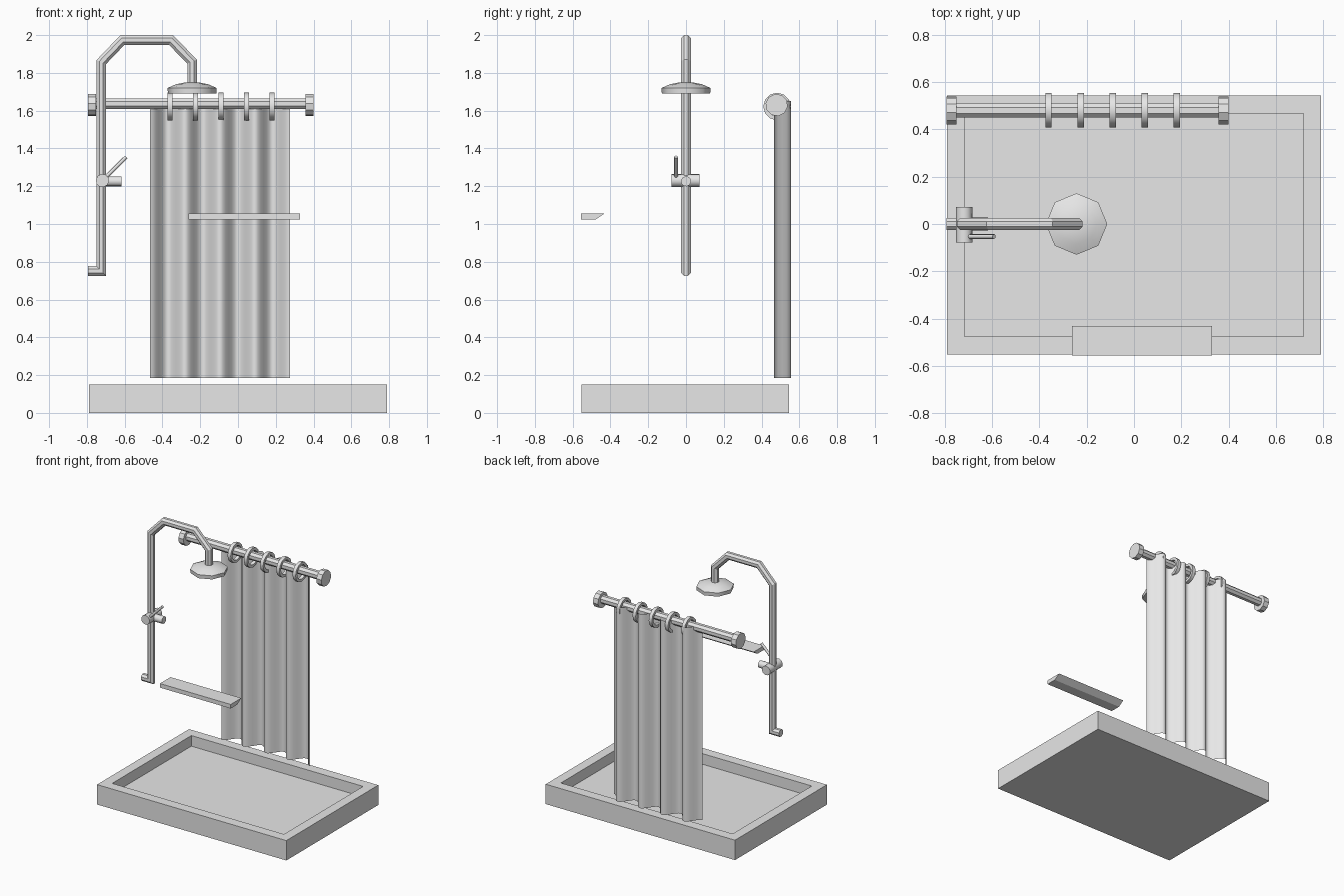
import bpy, bmesh, math
from mathutils import Vector

cube = bpy.data.objects.get("Cube")
if cube:
    bpy.data.objects.remove(cube, do_unlink=True)

grey = bpy.data.materials.new("light_grey")
grey.use_nodes = True
COLOUR = (0.8, 0.8, 0.8, 1)
grey.diffuse_color = COLOUR
grey.node_tree.nodes["Principled BSDF"].inputs["Base Color"].default_value = COLOUR


def finish(name, bm, smooth=None, fix_normals=True):
    if fix_normals:
        bmesh.ops.recalc_face_normals(bm, faces=bm.faces)
    mesh = bpy.data.meshes.new(name)
    bm.to_mesh(mesh)
    bm.free()
    mesh.materials.append(grey)
    obj = bpy.data.objects.new(name, mesh)
    bpy.context.collection.objects.link(obj)
    if smooth:
        bpy.ops.object.select_all(action='DESELECT')
        obj.select_set(True)
        bpy.context.view_layer.objects.active = obj
        bpy.ops.object.shade_smooth_by_angle(angle=math.radians(smooth))
    return obj


def bridge(bm, a, b):
    n = len(a)
    for i in range(n):
        j = (i + 1) % n
        bm.faces.new((a[i], a[j], b[j], b[i]))


def cylinder(name, start, end, radius, sides=10, smooth=50):
    start, end = Vector(start), Vector(end)
    axis = (end - start).normalized()
    side = axis.orthogonal().normalized()
    up = axis.cross(side)
    bm = bmesh.new()
    rings = []
    for centre in (start, end):
        ring = []
        for i in range(sides):
            t = math.tau * (i + 0.5) / sides
            ring.append(bm.verts.new(centre + radius * (side * math.cos(t) + up * math.sin(t))))
        rings.append(ring)
    bridge(bm, *rings)
    for ring in rings:
        bm.faces.new(ring)
    return finish(name, bm, smooth)


def pipe(name, path, radius, sides=8):
    """Sweep with mitred corners along a path in the XZ plane."""
    pts = [Vector((x, 0, z)) for x, z in path]
    bm = bmesh.new()
    rings = []
    for i, p in enumerate(pts):
        before = (p - pts[i - 1]).normalized() if i else (pts[1] - p).normalized()
        after = (pts[i + 1] - p).normalized() if i < len(pts) - 1 else before
        tangent = (before + after).normalized()
        normal = Vector((-tangent.z, 0, tangent.x)) / tangent.dot(before)
        ring = []
        for k in range(sides):
            t = math.tau * (k + 0.5) / sides
            ring.append(bm.verts.new(p + radius * 1.06 * (normal * math.cos(t) + Vector((0, math.sin(t), 0)))))
        rings.append(ring)
    for a, b in zip(rings, rings[1:]):
        bridge(bm, a, b)
    bm.faces.new(rings[0])
    bm.faces.new(rings[-1])
    return finish(name, bm, 30)


def lathe(name, profile, centre, axis, sides, smooth, closed=False):
    """Turn (radius, height) points about the x or z axis."""
    bm = bmesh.new()
    rings = []
    for r, h in profile:
        ring = []
        for i in range(sides):
            t = math.tau * i / sides
            a, b = r * math.cos(t), r * math.sin(t)
            ring.append(bm.verts.new(Vector(centre) + Vector((h, a, b) if axis == 'x' else (a, b, h))))
        rings.append(ring)
    for a, b in zip(rings, rings[1:]):
        bridge(bm, a, b)
    if closed:
        bridge(bm, rings[-1], rings[0])
    else:
        bm.faces.new(rings[0])
        bm.faces.new(rings[-1])
    return finish(name, bm, smooth)


# Tray with a sunken floor
bm = bmesh.new()
loops = []
for hx, hy, z in ((0.79, 0.548, 0), (0.79, 0.548, 0.15), (0.717, 0.472, 0.15), (0.717, 0.472, 0.07)):
    loops.append([bm.verts.new((sx * hx, sy * hy - 0.004, z))
                  for sx, sy in ((-1, -1), (1, -1), (1, 1), (-1, 1))])
for a, b in zip(loops, loops[1:]):
    bridge(bm, a, b)
bm.faces.new(loops[0])
bm.faces.new(loops[-1])
finish("shower_tray", bm)

# Curtain: one wavy sheet with four folds
LEFT, RIGHT, FOLDS, STEPS = -0.465, 0.275, 4, 48
bm = bmesh.new()
last = None
for i in range(STEPS + 1):
    f = i / STEPS
    x = LEFT + (RIGHT - LEFT) * f
    y = 0.51 - 0.045 * math.cos(math.tau * FOLDS * f)
    pair = [bm.verts.new((x, y, z)) for z in (0.185, 1.65)]
    if last:
        bm.faces.new((last[0], pair[0], pair[1], last[1]))
    last = pair
finish("curtain", bm, 60, fix_normals=False)

# Curtain rail, end caps and rings
ROD_Y, ROD_Z = 0.48, 1.637
cylinder("curtain_rail", (-0.78, ROD_Y, ROD_Z), (0.38, ROD_Y, ROD_Z), 0.031, 8, 30)
for name, x in (("rail_cap_right", -0.793), ("rail_cap_left", 0.358)):
    cylinder(name, (x, ROD_Y, 1.63), (x + 0.042, ROD_Y, 1.63), 0.059, 10, 30)
ring_profile = [(0.073, -0.013), (0.073, 0.013), (0.053, 0.013), (0.053, -0.013)]
for i in range(5):
    lathe(f"curtain_ring_{i + 1}", ring_profile, (-0.361 + 0.1355 * i, 0.482, 1.622),
          'x', 12, 40, closed=True)

# Riser pipe with angled arm
pipe("riser_pipe", [(-0.793, 0.751), (-0.724, 0.751), (-0.724, 1.857), (-0.612, 1.974),
                    (-0.355, 1.974), (-0.243, 1.86), (-0.243, 1.735)], 0.026)

# Shower head
lathe("shower_head", [(0.128, 1.692), (0.13, 1.72), (0.085, 1.74), (0.033, 1.75)],
      (-0.243, 0, 0), 'z', 8, 50)

# Mixer valve, outlet and lever
cylinder("valve_body", (-0.718, -0.078, 1.23), (-0.718, 0.072, 1.23), 0.035)
cylinder("valve_outlet", (-0.72, 0, 1.226), (-0.618, 0, 1.226), 0.027)
cylinder("valve_lever", (-0.705, -0.053, 1.243), (-0.592, -0.053, 1.355), 0.01, 8)

# Shelf with an undercut inner edge
bm = bmesh.new()
ends = [[bm.verts.new((x, y, z)) for y, z in
         ((-0.557, 1.056), (-0.557, 1.025), (-0.478, 1.025), (-0.431, 1.056))]
        for x in (-0.262, 0.329)]
bridge(bm, *ends)
for end in ends:
    bm.faces.new(end)
finish("shelf", bm)
